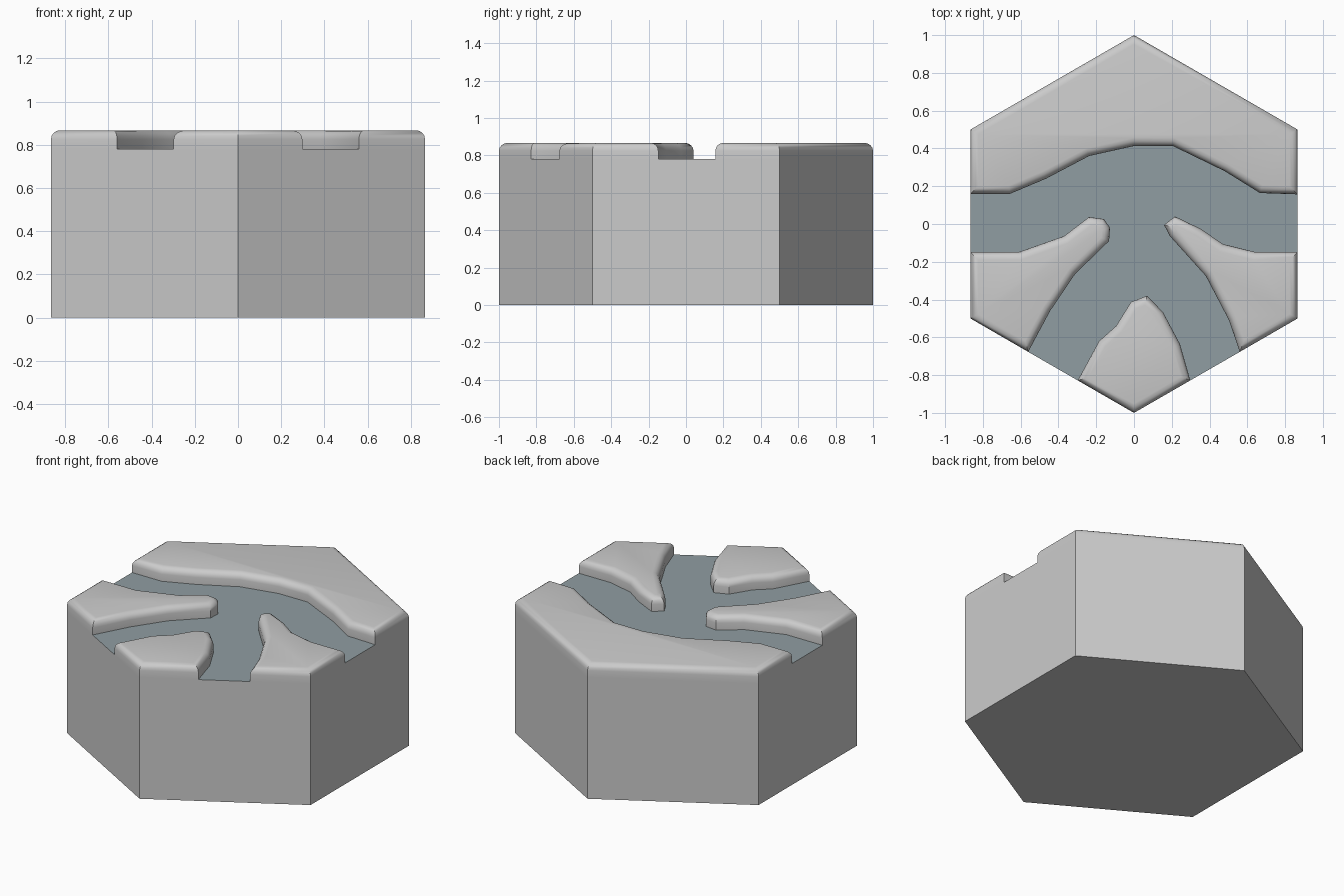
import bpy, bmesh, math

if "Cube" in bpy.data.objects:
    bpy.data.objects.remove(bpy.data.objects["Cube"])

W = math.sqrt(3) / 2            # half width of the hexagon
TOP, WATER, ROUND = 0.867, 0.78, 0.042

# shorelines, each followed clockwise around the river
north = [(-W, .16), (-.656, .16), (-.466, .24), (-.238, .36), (0, .413),
         (.206, .413), (.48, .28), (.667, .164), (W, .157)]
east = [(W, -.148), (.64, -.148), (.47, -.106), (.354, -.026), (.217, .04), (.159, -.005),
        (.19, -.064), (.38, -.275), (.503, -.51), (.56, -.677)]
south = [(.298, -.828), (.243, -.635), (.153, -.466), (.069, -.38), (-.016, -.413),
         (-.095, -.54), (-.185, -.62), (-.298, -.828)]
west = [(-.56, -.677), (-.444, -.46), (-.312, -.265), (-.132, -.09), (-.127, -.02),
        (-.159, .026), (-.238, .037), (-.37, -.064), (-.608, -.148), (-W, -.148)]

# hexagon corners that close each bank, from shoreline end back to its start
banks = [(north, [(W, .5), (0, 1), (-W, .5)]), (east, [(W, -.5)]),
         (south, [(0, -1)]), (west, [(-W, -.5)])]

bm = bmesh.new()
cache = {}


def vert(p, z):
    key = (p[0], p[1], z)
    if key not in cache:
        cache[key] = bm.verts.new(key)
    return cache[key]


def walls(outline, z0, z1):
    for a, b in zip(outline, outline[1:] + outline[:1]):
        bm.faces.new([vert(a, z0), vert(b, z0), vert(b, z1), vert(a, z1)])


# raised banks
tops = []
for shore, corners in banks:
    walls(shore + corners, WATER, TOP)
    tops.append(bm.faces.new([vert(p, TOP) for p in shore + corners]))

# hexagonal block below the water line
hexagon = [north[0], *reversed(banks[0][1]), north[-1]]
for shore, corners in banks[1:]:
    hexagon += [shore[0], *corners, shore[-1]]
walls(hexagon, 0, WATER)
bm.faces.new([vert(p, 0) for p in hexagon])

# temporary water face closes the volume so normals point outward
river = north + east + south + west
lid = bm.faces.new([vert(p, WATER) for p in river])
bmesh.ops.recalc_face_normals(bm, faces=bm.faces[:])
bmesh.ops.delete(bm, geom=[lid], context='FACES_ONLY')

# rounded bank rims
rims = list({e for f in tops for e in f.edges})
bmesh.ops.bevel(bm, geom=rims, offset=ROUND, segments=4, profile=0.5,
                affect='EDGES', clamp_overlap=False)


def add_object(name, mesh):
    obj = bpy.data.objects.new(name, mesh)
    bpy.context.collection.objects.link(obj)
    return obj


mesh = bpy.data.meshes.new("land")
bm.to_mesh(mesh)
bm.free()
land = add_object("land", mesh)
bpy.context.view_layer.objects.active = land
land.select_set(True)
bpy.ops.object.shade_smooth_by_angle(angle=math.radians(35))

# river surface
mesh = bpy.data.meshes.new("river")
mesh.from_pydata([(x, y, WATER) for x, y in reversed(river)], [], [range(len(river))])
water = add_object("river", mesh)
mat = bpy.data.materials.new("water")
mat.diffuse_color = (0.28, 0.34, 0.36, 1)
mat.use_nodes = True
mat.node_tree.nodes["Principled BSDF"].inputs["Base Color"].default_value = mat.diffuse_color
water.data.materials.append(mat)
